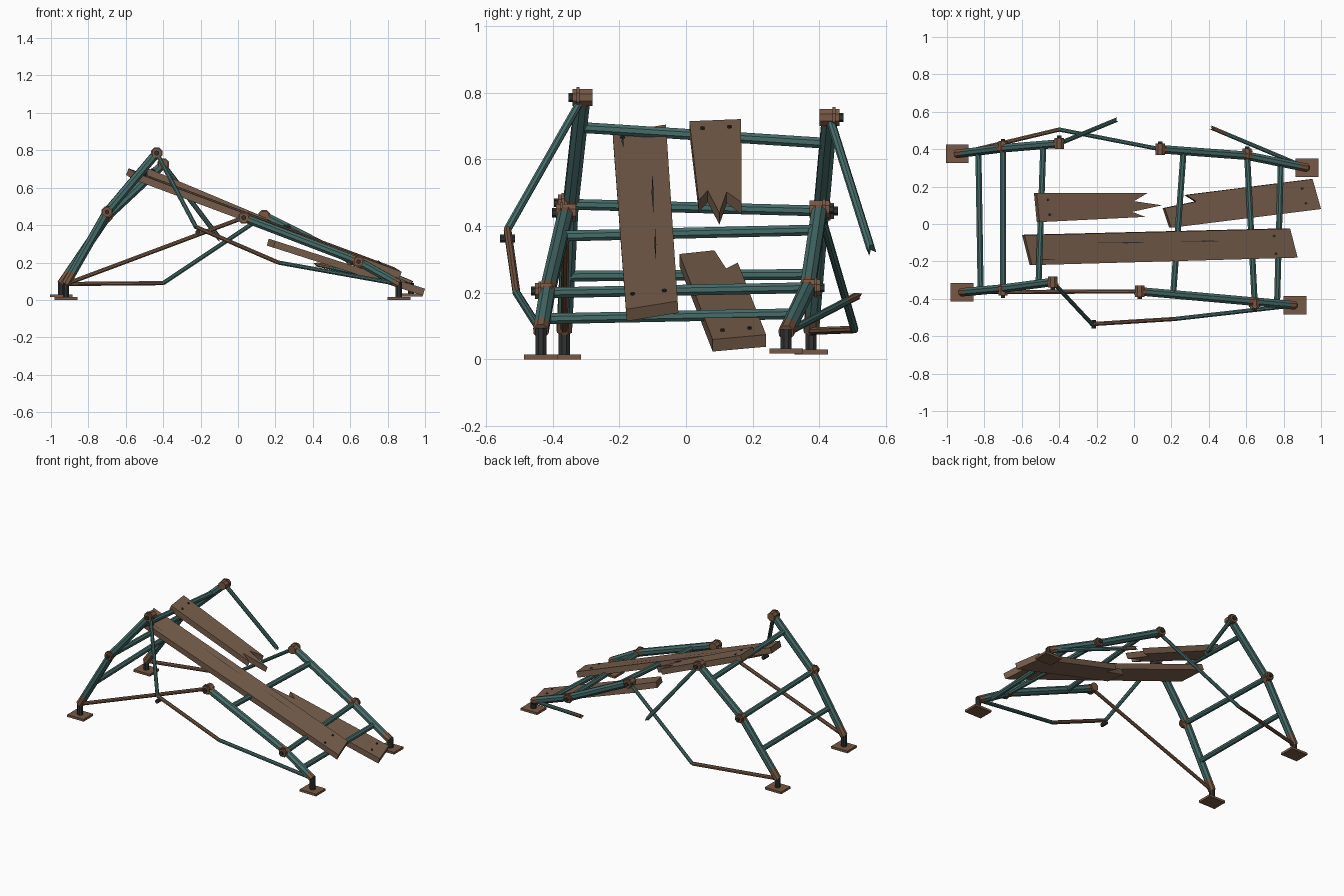
import bpy, bmesh, math
from mathutils import Vector

cube = bpy.data.objects.get("Cube")
if cube:
    bpy.data.objects.remove(cube, do_unlink=True)


def material(name, rgb):
    m = bpy.data.materials.new(name)
    m.use_nodes = True
    m.diffuse_color = (*rgb, 1)
    m.node_tree.nodes["Principled BSDF"].inputs["Base Color"].default_value = (*rgb, 1)
    return m


TEAL, RUST, WOOD, DARK = range(4)
MATS = [material("teal_paint", (0.06, 0.15, 0.142)), material("rust", (0.185, 0.098, 0.058)),
        material("weathered_wood", (0.19, 0.115, 0.073)), material("dark_steel", (0.03, 0.032, 0.033))]


def finish(name, bm):
    bmesh.ops.recalc_face_normals(bm, faces=bm.faces)
    mesh = bpy.data.meshes.new(name)
    bm.to_mesh(mesh)
    bm.free()
    for m in MATS:
        mesh.materials.append(m)
    ob = bpy.data.objects.new(name, mesh)
    bpy.context.collection.objects.link(ob)
    return ob


def add_rod(bm, p, q, r, mat, sides=8, jagged=False):
    p, q = Vector(p), Vector(q)
    d = (q - p).normalized()
    side = d.cross(Vector((0, 0, 1)))
    side = side.normalized() if side.length > 0.01 else Vector((1, 0, 0))
    up = side.cross(d)
    rings = []
    for c in (p, q):
        ring = []
        for i in range(sides):
            a = math.tau * (i + 0.5) / sides
            v = c + side * (r * math.cos(a)) + up * (r * math.sin(a))
            if jagged and c is q:
                v += d * r * (1.2 if i % 3 == 0 else -0.6)
            ring.append(bm.verts.new(v))
        rings.append(ring)
    a, b = rings
    faces = [bm.faces.new(a), bm.faces.new(b)]
    faces += [bm.faces.new((a[i], a[i - 1], b[i - 1], b[i])) for i in range(sides)]
    for f in faces:
        f.material_index = mat


def rod(name, points, r, mats, jagged=False):
    """Chain of rods through points, one material per section."""
    bm = bmesh.new()
    last = len(mats) - 1
    for i, m in enumerate(mats):
        add_rod(bm, points[i], points[i + 1], r, m, jagged=jagged and i == last)
    return finish(name, bm)


def mix(p, q, t):
    return tuple(Vector(p).lerp(Vector(q), t))


def coupler(name, p, out, r=0.028, half=0.03):
    """Clamp drum lying along y with a bolt on its outer face."""
    bm = bmesh.new()
    x, y, z = p
    add_rod(bm, (x, y - half, z), (x, y + half, z), r, RUST)
    add_rod(bm, (x, y + out * half * 0.3, z), (x, y + out * half * 0.6, z), r * 1.2, RUST)
    add_rod(bm, (x, y + out * half, z), (x, y + out * (half + 0.012), z), r * 0.5, DARK, 6)
    finish(name, bm)


# Bent legs: foot, knee, head, plus the height of the foot plate
LEGS = {
    "right_front": ((-0.92, -0.365, 0.085), (-0.70, -0.345, 0.47), (-0.435, -0.31, 0.785), 0.008),
    "right_back": ((-0.945, 0.375, 0.085), (-0.70, 0.405, 0.445), (-0.40, 0.43, 0.725), 0.022),
    "left_front": ((0.86, -0.435, 0.085), (0.645, -0.415, 0.205), (0.03, -0.36, 0.44), 0.008),
    "left_back": ((0.925, 0.30, 0.08), (0.605, 0.365, 0.215), (0.14, 0.40, 0.45), 0.026),
}
for name, (foot, knee, head, z) in LEGS.items():
    out = -1 if "front" in name else 1
    rod(name + "_leg",
        [foot, mix(foot, knee, 0.16), mix(foot, knee, 0.93), knee,
         mix(knee, head, 0.06), mix(knee, head, 0.94), head],
        0.0245, [RUST, TEAL, RUST, RUST, TEAL, RUST])
    coupler(name + "_knee_coupler", mix(knee, (knee[0], knee[1] + out, knee[2]), 0.012), out, 0.026, 0.026)
    coupler(name + "_head_coupler", head, out)
    rod(name + "_jack_post", [(foot[0], foot[1], z), (foot[0], foot[1], foot[2] + 0.01)], 0.018, [DARK])
    bm = bmesh.new()
    bmesh.ops.create_cube(bm, size=1)
    for v in bm.verts:
        v.co = Vector((v.co.x * 0.122 + foot[0], v.co.y * 0.1 + foot[1], v.co.z * 0.015 + z))
    for f in bm.faces:
        f.material_index = RUST
    finish(name + "_foot_plate", bm)

# Rungs between the front and back legs
RUNGS = [((-0.51, -0.31, 0.695), (-0.485, 0.42, 0.648)),
         ((-0.70, -0.345, 0.465), (-0.70, 0.405, 0.445)),
         ((-0.82, -0.355, 0.25), (-0.832, 0.385, 0.255)),
         ((0.21, -0.37, 0.37), (0.265, 0.39, 0.388)),
         ((0.645, -0.415, 0.2), (0.605, 0.365, 0.215)),
         ((0.765, -0.425, 0.122), (0.785, 0.325, 0.137))]
for i, (p, q) in enumerate(RUNGS):
    rod(f"rung_{i + 1}", [p, q], 0.0175, [TEAL])

# Straight, bent and snapped braces
foot = {n: leg[0] for n, leg in LEGS.items()}
head = {n: leg[2] for n, leg in LEGS.items()}
rod("front_straight_brace", [foot["right_front"], head["left_front"]], 0.012, [RUST])
rod("front_bent_brace", [head["right_front"], (-0.225, -0.535, 0.39), (0.215, -0.508, 0.2),
                         foot["left_front"]], 0.012, [TEAL, RUST, TEAL])
rod("back_bent_brace", [foot["right_back"], (-0.40, 0.505, 0.09), head["left_back"]], 0.012, [RUST, TEAL])
rod("back_upper_snapped_brace", [head["right_back"], (-0.115, 0.548, 0.35), (-0.1, 0.554, 0.33)],
    0.013, [TEAL, TEAL], True)
tip = (0.42, 0.512, 0.19)
rod("back_lower_snapped_brace", [foot["left_back"], mix(foot["left_back"], tip, 0.85), tip],
    0.012, [TEAL, RUST], True)
rod("brace_pivot_bolt", [(-0.215, -0.558, 0.362), (-0.215, -0.513, 0.362)], 0.013, [DARK])


def plank(name, outline, plane, nails, cracks=(), thick=0.038):
    """Board cut to an outline seen from above, lying on a tilted plane."""
    a, b, c = plane
    on = lambda x, y: Vector((x, y, a + b * x + c * y))
    n = Vector((-b, -c, 1)).normalized()
    bm = bmesh.new()
    top = [bm.verts.new(on(x, y)) for x, y in outline]
    low = [bm.verts.new(v.co - n * thick) for v in top]
    bm.faces.new(top)
    bm.faces.new(low)
    for i in range(len(top)):
        bm.faces.new((top[i - 1], top[i], low[i], low[i - 1]))
    for f in bm.faces:
        f.material_index = WOOD
    for x, y in nails:
        add_rod(bm, on(x, y), on(x, y) + n * 0.006, 0.007, DARK, 6)
    # Hairline cracks as thin slivers
    for x0, x1, y in cracks:
        vs = [bm.verts.new(on(x, w) + n * 0.002) for x, w in
              ((x0, y), ((x0 + x1) / 2, y - 0.003), (x1, y + 0.002), ((x0 + x1) / 2, y + 0.003))]
        bm.faces.new(vs).material_index = DARK
    finish(name, bm)


plank("long_plank", [(-0.585, -0.06), (-0.545, -0.22), (0.875, -0.18), (0.835, -0.025)],
      (0.489, -0.374, 0.064), [(0.76, -0.16), (0.75, -0.065), (-0.5, -0.19), (-0.51, -0.09)],
      [(-0.52, -0.42, -0.19), (-0.2, 0.12, -0.1), (0.25, 0.5, -0.092)])
plank("upper_broken_plank", [(-0.52, 0.165), (-0.505, 0.01), (0.06, 0.038), (-0.01, 0.065),
                             (0.15, 0.10), (0.0, 0.122), (0.075, 0.167)],
      (0.502, -0.42, 0), [(-0.46, 0.13), (-0.45, 0.05)])
plank("lower_broken_plank", [(0.2, -0.02), (1.0, 0.08), (0.955, 0.24), (0.28, 0.155),
                             (0.335, 0.12), (0.165, 0.085)],
      (0.38, -0.32, 0), [(0.9, 0.19), (0.92, 0.11)])
